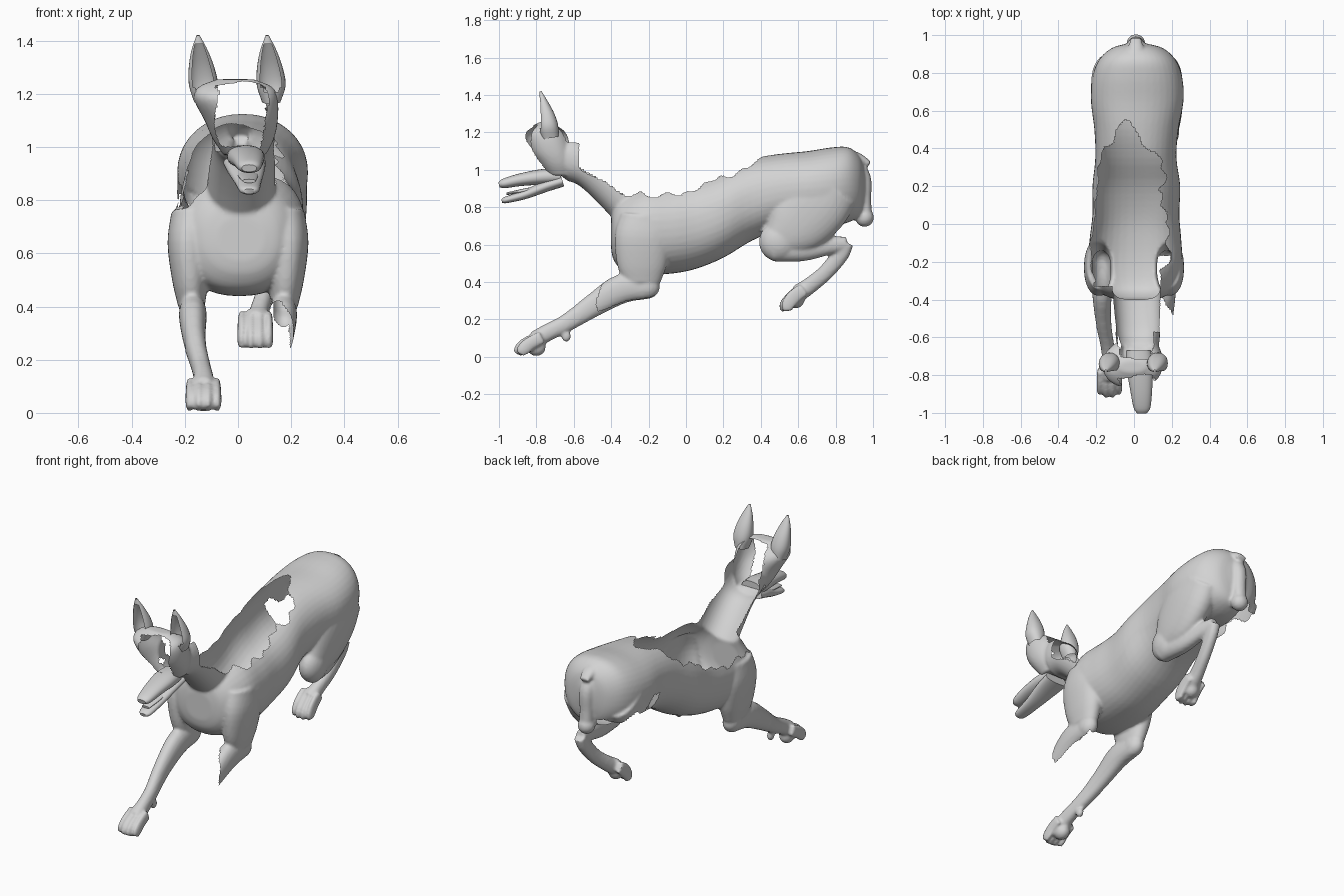
import bpy, bmesh, math
from mathutils import Vector, Matrix

fur = bpy.data.materials.new("plain_grey")
fur.diffuse_color = (0.65, 0.65, 0.65, 1)


def tube(bm, stations, n=24, sub=4, axis=None):
    """Closed smooth tube; stations are (x, y, z, half width in x, half depth)."""
    p = [Vector(s) for s in stations]
    p = [p[0] * 2 - p[1]] + p + [p[-1] * 2 - p[-2]]
    pts = []
    for i in range(1, len(p) - 2):
        a, b, c, d = p[i - 1:i + 3]
        for k in range(sub):
            t = k / sub
            pts.append(0.5 * (2 * b + (c - a) * t + (2 * a - 5 * b + 4 * c - d) * t * t
                              + (3 * b - a - 3 * c + d) * t ** 3))
    pts.append(p[-2])
    rings = []
    for i, q in enumerate(pts):
        e, f = pts[min(i + 1, len(pts) - 1)], pts[max(i - 1, 0)]
        tan = Vector(axis) if axis else Vector((0, e[1] - f[1], e[2] - f[2])).normalized()
        nor = tan.cross(Vector((1, 0, 0)))
        ring = []
        for k in range(n):
            a = 2 * math.pi * k / n
            ca, sa = math.cos(a), math.sin(a)
            off = Vector((1, 0, 0)) * max(q[3], .004) * math.copysign(abs(ca) ** .9, ca)
            off += nor * max(q[4], .004) * math.copysign(abs(sa) ** .9, sa)
            ring.append(bm.verts.new(Vector((q[0], q[1], q[2])) + off))
        rings.append(ring)
    for r, s in zip(rings, rings[1:]):
        for k in range(n):
            bm.faces.new((r[k], r[(k + 1) % n], s[(k + 1) % n], s[k]))
    bm.faces.new(rings[0])
    bm.faces.new(rings[-1])


def ball(bm, c, r):
    m = Matrix.Translation(c) @ Matrix.Diagonal((*r, 1))
    bmesh.ops.create_uvsphere(bm, u_segments=24, v_segments=16, radius=1, matrix=m)


def finish(name, bm):
    bmesh.ops.recalc_face_normals(bm, faces=bm.faces)
    me = bpy.data.meshes.new(name)
    bm.to_mesh(me)
    bm.free()
    me.materials.append(fur)
    ob = bpy.data.objects.new(name, me)
    bpy.context.collection.objects.link(ob)
    return ob


def activate(ob):
    bpy.ops.object.select_all(action='DESELECT')
    ob.select_set(True)
    bpy.context.view_layer.objects.active = ob


def smooth(ob):
    activate(ob)
    bpy.ops.object.shade_smooth_by_angle(angle=math.radians(50))


bm = bmesh.new()

# trunk: y, left x, right x, bottom z, top z
trunk = [(-.40, -.08, .10, .57, .74), (-.385, -.14, .16, .515, .81), (-.335, -.205, .215, .46, .87),
         (-.22, -.245, .255, .44, .92), (-.08, -.235, .25, .445, .93), (.05, -.22, .24, .47, .95),
         (.2, -.22, .245, .53, 1.0), (.35, -.205, .225, .62, 1.06), (.5, -.21, .235, .68, 1.085),
         (.65, -.228, .262, .70, 1.10), (.78, -.22, .255, .70, 1.12), (.87, -.185, .22, .72, 1.12),
         (.93, -.12, .155, .76, 1.07), (.955, -.04, .07, .85, 1.0)]
tube(bm, [((l + r) / 2, y, (b + t) / 2, (r - l) / 2, (t - b) / 2) for y, l, r, b, t in trunk], 40,
     axis=(0, 1, 0))

# neck and skull
tube(bm, [(.01, -.27, .80, .13, .13), (.015, -.40, .93, .125, .125), (.02, -.52, 1.02, .12, .115),
          (.02, -.62, 1.06, .115, .12), (.02, -.68, 1.05, .10, .10)], 32)
tube(bm, [(.025, -.67, .97, .08, .07), (.02, -.69, 1.03, .115, .10), (.012, -.72, 1.10, .138, .125),
          (-.008, -.745, 1.18, .158, .125), (-.01, -.75, 1.225, .14, .085), (-.01, -.755, 1.255, .07, .03)],
     32, axis=(0, 0, 1))

# tail stump, rear strip and pouch
tube(bm, [(.01, .85, 1.08, .05, .04), (.01, .93, 1.06, .04, .025), (.01, .98, 1.03, .03, .015)])
tube(bm, [(.01, .90, 1.02, .05, .05), (.01, .94, .95, .045, .05), (.01, .95, .84, .04, .04),
          (.01, .955, .74, .04, .04)])
ball(bm, (.01, .955, .745), (.05, .05, .05))

# thighs (the left one only reaches the hip), shoulders and forearms
for s in (-1, 1):
    o = .015
    thigh = [(o + s * .14, .76, .92, .10, .18), (o + s * .15, .68, .81, .095, .19),
             (o + s * .155, .58, .70, .08, .165), (o + s * .155, .49, .615, .06, .09)]
    tube(bm, thigh if s > 0 else thigh[:2], 32)
    tube(bm, [(s * .165, -.22, .76, .085, .13), (s * .185, -.23, .64, .08, .15),
              (s * .18, -.235, .50, .068, .135), (s * .175, -.235, .40, .05, .10)], 32)
    ball(bm, (s * .172, -.21, .375), (.05, .07, .065))
    tube(bm, [(s * .17, -.20, .37, .045, .06), (s * .17, -.34, .365, .052, .078),
              (s * .165, -.48, .285, .043, .064), (s * .15, -.60, .205, .036, .05)], 24)
ball(bm, (.17, .495, .615), (.07, .105, .105))

# left front wrist, paw and toes
tube(bm, [(-.16, -.54, .245, .04, .056), (-.14, -.65, .175, .036, .047), (-.13, -.74, .13, .038, .046),
          (-.13, -.81, .09, .046, .046)])
ball(bm, (-.13, -.80, .05), (.042, .05, .045))
ball(bm, (-.13, -.64, .11), (.02, .025, .03))
for i in range(4):
    x = -.13 + (i - 1.5) * .034
    d = .015 if i in (1, 2) else 0
    tube(bm, [(x, -.77, .105, .014, .035), (x, -.83 - d, .075, .016, .036),
              (x, -.87 - d, .04, .0165, .036), (x, -.885 - d, .014, .013, .022)], 14)

# right hind shin, hock, paw and toes
tube(bm, [(.17, .47, .585, .06, .075), (.155, .62, .577, .052, .066), (.135, .76, .595, .04, .05),
          (.12, .86, .605, .032, .038)])
tube(bm, [(.12, .862, .61, .033, .036), (.115, .825, .545, .033, .044), (.10, .745, .45, .034, .042),
          (.08, .66, .38, .037, .044), (.07, .60, .34, .044, .048)])
ball(bm, (.065, .59, .31), (.044, .045, .05))
for i in range(4):
    x = .065 + (i - 1.5) * .034
    d = .012 if i in (1, 2) else 0
    tube(bm, [(x, .63, .36 + d, .014, .036), (x, .575, .32, .016, .04),
              (x, .545 - d, .275, .0165, .036), (x, .545 - d, .245, .013, .024)], 14)

# fuse everything into one skin
body = finish("body_shell", bm)
activate(body)
rm = body.modifiers.new("fuse", 'REMESH')
rm.mode = 'VOXEL'
rm.voxel_size = .009
sm = body.modifiers.new("soften", 'SMOOTH')
sm.factor = .5
sm.iterations = 4
for m in ("fuse", "soften"):
    bpy.ops.object.modifier_apply(modifier=m)


def missing(c):
    """True where the torn shell has no surface."""
    x, y, z = c
    j = .011 * math.sin(23 * x + 31 * y) + .008 * math.sin(51 * y + 37 * z)
    # head: cheeks and brow band remain
    if y < -.57 and z > .9:
        if z < 1.0 + j:
            return False
        if x < -.075 + j or x > .10 + j:
            return False
        return not (z > 1.215 and -.80 + j < y < -.71 + j)
    # open top of the neck
    if y < -.33:
        if z > .88 + .6 * (-.35 - y) + j:
            return True
    # open back
    elif y < .6:
        if x < 0:
            edge = .78 + max(0, y) * .52
        else:
            edge = .865 + max(0, y + .05) * .38
        roof = .38 + .18 * math.exp(-((x + .04) / .07) ** 2) - .2 * max(0, x)
        if z > edge + j and y < roof + j:
            return True
    # torn left hind leg
    if x < -.04 and y > .57 + j and z < .86 - .25 * (y - .58) + j:
        return True
    # torn right front leg: an upper strip ending in a point
    if x > .09 and z < .45:
        if y < -.39 - 1.6 * (x - .15) + j:
            return True
        if y < -.3 and x < .195 and z < .365 + .6 * (y + .34):
            return True
    return .11 < x < .19 and -.30 < y < -.17 and z < .43


bm = bmesh.new()
bm.from_mesh(body.data)
bmesh.ops.delete(bm, geom=[f for f in bm.faces if missing(f.calc_center_median())], context='FACES')
bm.to_mesh(body.data)
bm.free()
if not body.data.materials:
    body.data.materials.append(fur)
smooth(body)

# muzzle, tongue and lower jaw
mouth = {
    "muzzle": [(.025, -.67, .965, .065, .042), (.03, -.76, .963, .07, .042), (.038, -.88, .948, .058, .034),
               (.042, -.97, .928, .045, .026), (.042, -1.0, .92, .028, .014)],
    "tongue": [(.03, -.70, .915, .04, .014), (.038, -.85, .892, .038, .011), (.042, -.96, .872, .025, .007)],
    "lower_jaw": [(.025, -.66, .94, .08, .03), (.03, -.75, .912, .07, .03), (.038, -.86, .868, .05, .024),
                  (.042, -.96, .84, .038, .018), (.042, -.985, .833, .02, .01)]}
for name, st in mouth.items():
    bm = bmesh.new()
    tube(bm, st)
    smooth(finish(name, bm))

# upright ears, cupped open to the front
for name, xb, xt in (("left_ear", -.13, -.15), ("right_ear", .125, .11)):
    bm = bmesh.new()
    k = xt - xb
    tube(bm, [(xb, -.725, 1.17, .035, .045), (xb, -.735, 1.23, .054, .052), (xb + k * .3, -.745, 1.29, .05, .043),
              (xb + k * .7, -.762, 1.36, .032, .024), (xt, -.778, 1.42, .006, .005)])
    bmesh.ops.recalc_face_normals(bm, faces=bm.faces)
    gone = [f for f in bm.faces if len(f.verts) > 4 or
            (f.normal.y < -.8 and 1.21 < f.calc_center_median().z < 1.38)]
    bmesh.ops.delete(bm, geom=gone, context='FACES')
    smooth(finish(name, bm))
